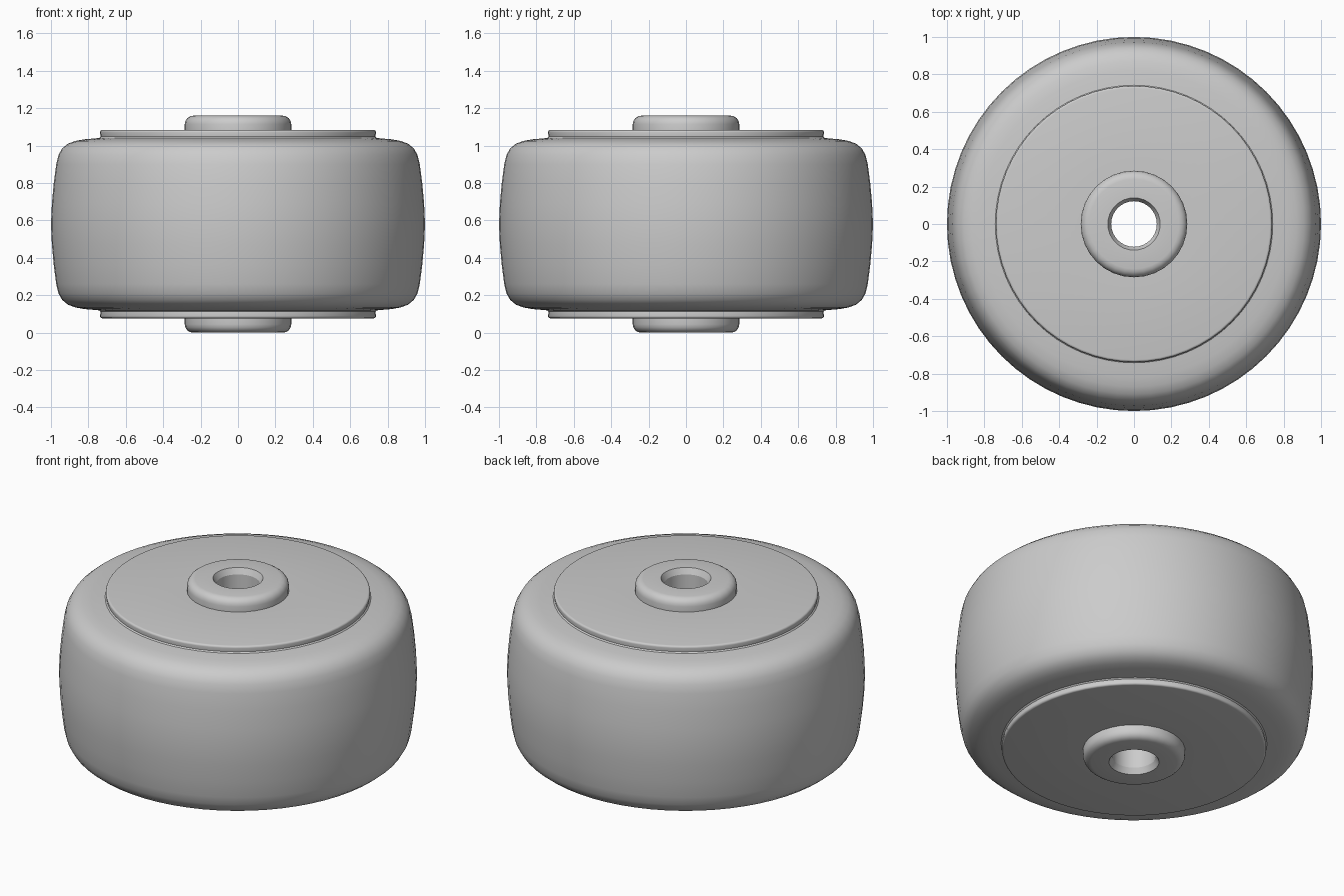
import bpy, math

cube = bpy.data.objects.get("Cube")
if cube:
    bpy.data.objects.remove(cube, do_unlink=True)

MID = 0.58  # half the overall height

grey = bpy.data.materials.new("plain grey")
grey.use_nodes = True
colour = (0.6, 0.6, 0.6, 1)
grey.diffuse_color = colour
grey.node_tree.nodes["Principled BSDF"].inputs["Base Color"].default_value = colour


def fillet(r, z, size, r_dir, z_dir, steps=4):
    """Rounded corner at (r, z), from the flat face round to the wall."""
    pts = []
    for i in range(steps + 1):
        a = math.pi / 2 * (1 - i / steps)
        pts.append((r - r_dir * size * (1 - math.cos(a)),
                    z - z_dir * size * (1 - math.sin(a))))
    return pts


def lathe(name, profile, sides):
    """Spin a (radius, height above middle) profile around z."""
    verts, faces = [], []
    for r, z in profile:
        for k in range(sides):
            a = math.tau * k / sides
            verts.append((r * math.cos(a), r * math.sin(a), z + MID))
    for i in range(len(profile) - 1):
        for k in range(sides):
            n = (k + 1) % sides
            faces.append((i * sides + k, (i + 1) * sides + k,
                          (i + 1) * sides + n, i * sides + n))
    mesh = bpy.data.meshes.new(name)
    mesh.from_pydata(verts, [], faces)
    mesh.materials.append(grey)
    obj = bpy.data.objects.new(name, mesh)
    bpy.context.collection.objects.link(obj)
    bpy.ops.object.select_all(action='DESELECT')
    obj.select_set(True)
    bpy.context.view_layer.objects.active = obj
    bpy.ops.object.shade_smooth_by_angle(angle=math.radians(35))
    return obj


def flipped(profile):
    return [(r, -z) for r, z in reversed(profile)]


# Tyre: slightly crowned tread with rounded shoulders
shoulder = [(0.735, 0.468), (0.742, 0.461), (0.76, 0.459), (0.82, 0.454),
            (0.87, 0.445), (0.91, 0.43), (0.94, 0.405), (0.96, 0.37),
            (0.972, 0.32), (0.985, 0.22), (0.995, 0.11)]
lathe("tyre", shoulder + [(1.0, 0)] + flipped(shoulder), 64)

# Side plates and hub bosses, one of each per side
plate = [(0.28, 0.503)] + fillet(0.738, 0.503, 0.012, 1, 1) + [(0.735, 0.468)]
boss = [(0.122, 0.545), (0.14, 0.58)] + fillet(0.285, 0.58, 0.045, 1, 1) + [(0.285, 0.5)]
for side, turn in (("upper", list), ("lower", flipped)):
    lathe(side + "_side_plate", turn(plate), 64)
    lathe(side + "_hub_boss", turn(boss), 32)

# Axle bore through the middle
lathe("axle_bore", [(0.122, -0.545), (0.122, 0.545)], 32)
